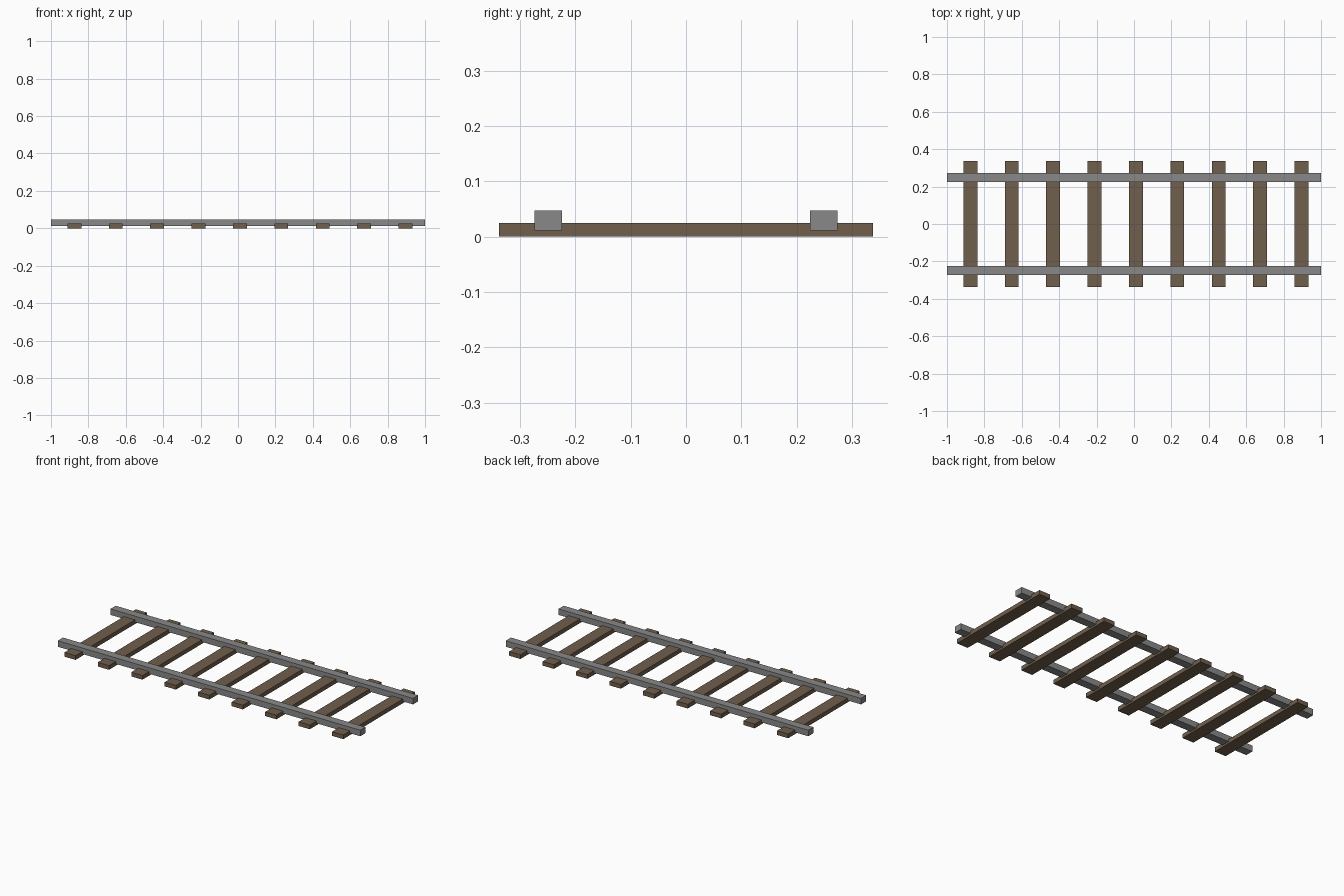
import bpy

if "Cube" in bpy.data.objects:
    bpy.data.objects.remove(bpy.data.objects["Cube"])


def material(name, colour):
    m = bpy.data.materials.new(name)
    m.diffuse_color = (*colour, 1.0)
    m.use_nodes = True
    m.node_tree.nodes["Principled BSDF"].inputs["Base Color"].default_value = m.diffuse_color
    return m


def box(name, centre, size, mat):
    bpy.ops.mesh.primitive_cube_add(size=1, location=centre)
    ob = bpy.context.object
    ob.name = name
    ob.scale = size
    bpy.ops.object.transform_apply(location=False, rotation=False, scale=True)
    ob.data.materials.append(mat)
    return ob


steel = material("steel grey", (0.25, 0.25, 0.25))
wood = material("weathered wood", (0.16, 0.115, 0.073))

# Two square rails, sunk slightly into the sleepers
for side, label in ((-1, "front"), (1, "back")):
    box(f"rail_{label}", (0, side * 0.249, 0.029), (2.0, 0.049, 0.036), steel)

# Nine wooden sleepers, evenly spaced and slightly off centre along the track
first_x, spacing = -0.875, 0.2213
for i in range(9):
    box(f"sleeper_{i + 1}", (first_x + i * spacing, 0, 0.0125),
        (0.074, 0.675, 0.025), wood)
